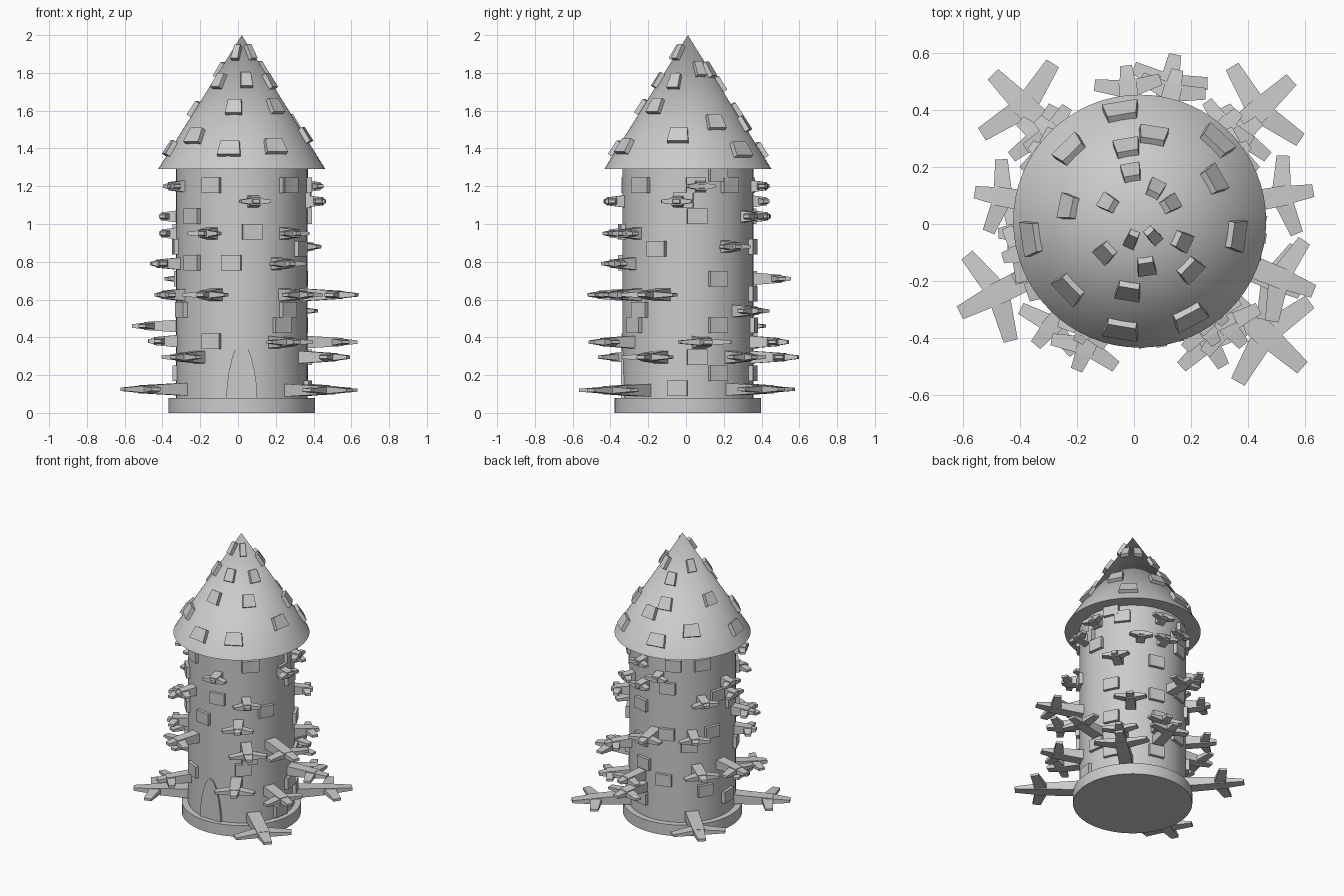
import bpy, bmesh
from math import sin, cos, radians, atan2, pi, hypot
from mathutils import Vector, Matrix

if "Cube" in bpy.data.objects:
    bpy.data.objects.remove(bpy.data.objects["Cube"])

CX, CY = 0.02, 0.01      # tower axis
R = 0.347                # wall radius
ROOF_R, ROOF_Z, TOP = 0.443, 1.29, 2.0


def finish(name, bm, smooth=False):
    bmesh.ops.recalc_face_normals(bm, faces=bm.faces[:])
    me = bpy.data.meshes.new(name)
    bm.to_mesh(me)
    bm.free()
    ob = bpy.data.objects.new(name, me)
    bpy.context.collection.objects.link(ob)
    if smooth:
        bpy.context.view_layer.objects.active = ob
        ob.select_set(True)
        bpy.ops.object.shade_smooth_by_angle(angle=radians(30))
        ob.select_set(False)
    return ob


def cone(name, r1, r2, z0, z1):
    bm = bmesh.new()
    bmesh.ops.create_cone(bm, cap_ends=True, segments=64, radius1=r1, radius2=r2, depth=z1 - z0,
                          matrix=Matrix.Translation((CX, CY, (z0 + z1) / 2)))
    bmesh.ops.remove_doubles(bm, verts=bm.verts[:], dist=1e-5)
    return finish(name, bm, True)


def frame(angle, r, z):
    """Local x points out of the tower, z up."""
    a = radians(angle)
    return Matrix.Translation((CX + r * cos(a), CY + r * sin(a), z)) @ Matrix.Rotation(a, 4, 'Z')


def box(bm, mat, size):
    bmesh.ops.create_cube(bm, size=1, matrix=mat @ Matrix.Diagonal((*size, 1)))


def limb(bm, mat, p0, p1, w, t):
    """Flat tapered limb from p0 to p1, with start/end widths and thicknesses."""
    p0, p1 = Vector(p0), Vector(p1)
    d = (p1 - p0).normalized()
    side, up = Vector((-d.y, d.x, 0)).normalized(), Vector((0, 0, 1))
    rings = []
    for p, ww, tt in ((p0, w[0], t[0]), (p1, w[1], t[1])):
        rings.append([bm.verts.new(mat @ (p + side * a * ww / 2 + up * b * tt / 2))
                      for a, b in ((-1, -1), (1, -1), (1, 1), (-1, 1))])
    for i in range(4):
        j = (i + 1) % 4
        bm.faces.new((rings[0][i], rings[0][j], rings[1][j], rings[1][i]))
    bm.faces.new(rings[0])
    bm.faces.new(rings[1])


# Main masses
cone("base_plinth", 0.388, 0.388, 0, 0.08)
cone("tower_wall", R, R, 0.08, ROOF_Z)
cone("roof", ROOF_R, 0, ROOF_Z, TOP)

# Door: thin pointed arch panel set in the wall
bm = bmesh.new()
half = [(0.082, 0.08), (0.078, 0.15), (0.068, 0.22), (0.052, 0.29), (0.03, 0.345), (0.012, 0.366)]
outline = half + [(0, 0.37)] + [(-x, z) for x, z in reversed(half)]
face = bm.faces.new([bm.verts.new((CX + x, CY - 0.353, z)) for x, z in outline])
ext = bmesh.ops.extrude_face_region(bm, geom=[face])
bmesh.ops.translate(bm, vec=(0, 0.05, 0), verts=[v for v in ext["geom"] if isinstance(v, bmesh.types.BMVert)])
finish("door", bm)

# Roof tiles, placed by their plan position and shrinking towards the tip
tiles = [(-.045, .395), (-.225, .26), (-.36, -.05), (-.228, -.228), (-.045, -.37), (.195, -.325),
         (.358, -.04), (.29, .29), (.067, .31), (-.23, .06), (-.025, .267), (.28, .155),
         (.197, -.16), (-.02, -.235), (-.01, .18), (.075, .123), (.127, .07), (-.09, .073),
         (-.1, -.1), (.043, -.148), (.168, -.06), (-.008, -.053), (.066, -.04)]
slope = atan2(ROOF_R, TOP - ROOF_Z)
bm = bmesh.new()
for x, y in tiles:
    x, y = x - CX, y - CY
    r = max(hypot(x, y) - 0.008, 0.05)
    z = ROOF_Z + (TOP - ROOF_Z) * (1 - r / ROOF_R)
    width = 0.026 + 0.26 * r
    m = frame(atan2(y, x) * 180 / pi, r, z) @ Matrix.Rotation(-slope, 4, 'Y')
    start = len(bm.verts)
    box(bm, m, (0.045, width, 0.085))
    bm.verts.ensure_lookup_table()
    inv = m.inverted()
    for v in bm.verts[start:]:      # narrower at the upper end
        p = inv @ v.co
        if p.z > 0:
            p.y *= 0.8
            v.co = m @ p
finish("roof_tiles", bm)

# Wall bricks: (angle, row height)
bricks = [(243, 1.205), (314, 1.205), (222, 1.04), (279, .96), (222, .795), (261, .795), (314, .545),
          (243, .38), (205, .545), (7, 1.205), (8, 1.04), (-28, .87), (27, .71), (27, .465), (-53, .465),
          (-9, .13), (27, .21), (27, 1.265), (-44, 1.205), (80, .465), (109, 1.04), (146, 1.205),
          (187, .88), (108, .71), (132, .63), (181, .21), (158, .71), (39, 1.205), (-4, 1.125),
          (76, .88), (76, .63), (76, .21), (115, 1.205), (8, .295), (150, .3), (105, .38), (165, .96)]
bm = bmesh.new()
for a, z in bricks:
    box(bm, frame(a, R - 0.005, z), (0.05, 0.105, 0.082))
finish("wall_bricks", bm)

# Forked branches: (angle, height, reach from the wall)
branches = [(207, .125, .36), (-42, .12, .42), (43, .125, .38), (135, .125, .38),
            (230, .295, .22), (-24, .295, .27), (78, .295, .25), (40, .295, .2),
            (300, .375, .24), (10, .375, .27), (185, .38, .15), (76, .375, .2),
            (170, .46, .24), (140, .46, .2), (48, .54, .17),
            (247, .625, .22), (-22, .625, .31), (205, .625, .14), (-50, .625, .22),
            (95, .71, .2), (135, .71, .16), (302, .79, .16), (195, .79, .15), (35, .88, .12),
            (310, .95, .12), (243, .95, .13), (145, .95, .12), (180, .95, .09),
            (175, 1.04, .09), (82, 1.04, .09), (58, 1.04, .08), (280, 1.12, .1), (-8, 1.12, .1),
            (100, 1.12, .08), (205, 1.2, .08), (10, 1.2, .08), (80, 1.2, .08)]
bm = bmesh.new()
for a, z, reach in branches:
    m = frame(a, R, z)
    hub = reach * 0.58
    arm = 0.05 + 0.33 * reach
    w = 0.045 + 0.09 * reach
    limb(bm, m, (-0.03, 0, 0), (hub + w / 2, 0, 0), (w * 1.1, w), (0.07, 0.042))
    limb(bm, m, (hub, 0, 0), (reach, 0, 0), (w, w * 0.65), (0.044, 0.018))
    for s in (-1, 1):
        limb(bm, m, (hub, 0, 0), (hub + arm * 0.22, s * arm, 0), (w, w * 0.65), (0.04, 0.016))
finish("branches", bm)
